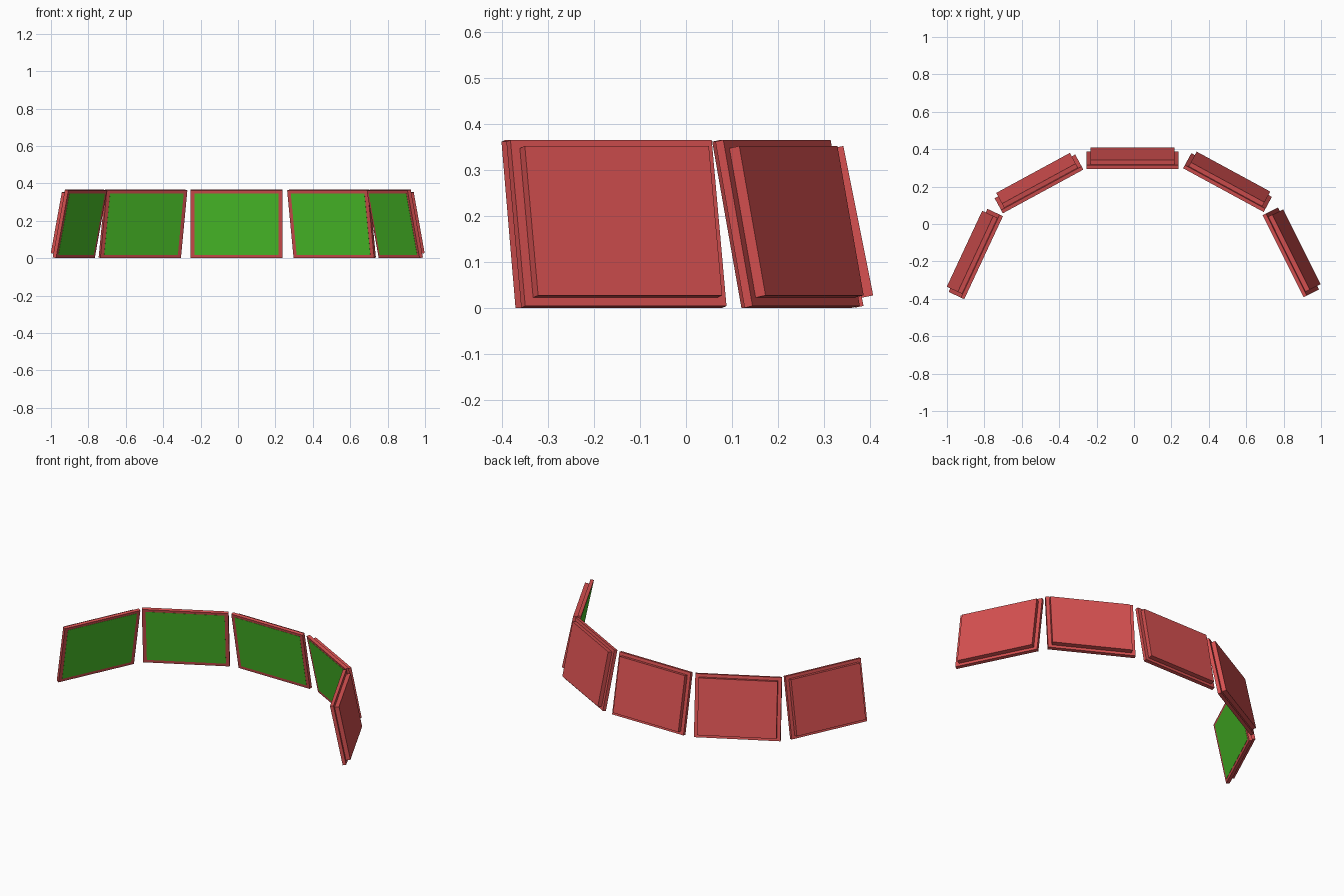
import bpy, bmesh, math
from mathutils import Matrix, Vector

if "Cube" in bpy.data.objects:
    bpy.data.objects.remove(bpy.data.objects["Cube"])

W, H = 0.49, 0.369          # panel width and height
T, D = 0.02, 0.045          # frame thickness, total depth
MX, MZ = 0.021, 0.0185      # margins of back housing and screen
LEAN = math.radians(11.3)   # top leans toward the viewer


def material(name, rgb):
    m = bpy.data.materials.new(name)
    m.diffuse_color = (*rgb, 1)
    m.use_nodes = True
    m.node_tree.nodes["Principled BSDF"].inputs["Base Color"].default_value = m.diffuse_color
    return m


red = material("red_casing", (0.68, 0.082, 0.082))
green = material("green_screen", (0.074, 0.56, 0.024))


def box(name, lo, hi, mat, matrix):
    """Flat-sided box between two local corners, placed by a matrix."""
    lo, hi = Vector(lo), Vector(hi)
    bm = bmesh.new()
    bmesh.ops.create_cube(bm, size=1)
    for v in bm.verts:
        v.co = Vector([(lo[i] + hi[i]) / 2 + v.co[i] * (hi[i] - lo[i]) for i in range(3)])
    mesh = bpy.data.meshes.new(name)
    bm.to_mesh(mesh)
    bm.free()
    mesh.materials.append(mat)
    ob = bpy.data.objects.new(name, mesh)
    bpy.context.collection.objects.link(ob)
    ob.matrix_world = matrix
    return ob


# Panels in an arc: name, top front edge centre x, y, and turn in degrees
panels = [
    ("far_left", -0.804, -0.18, 65),
    ("left", -0.486, 0.174, 28.5),
    ("middle", -0.008, 0.295, 0),
    ("right", 0.478, 0.181, -28.5),
    ("far_right", 0.797, -0.172, -63.5),
]

for name, x, y, turn in panels:
    place = (Matrix.Translation((x, y, H * math.cos(LEAN)))
             @ Matrix.Rotation(math.radians(turn), 4, 'Z')
             @ Matrix.Rotation(LEAN, 4, 'X'))
    # Outer frame
    box(name + "_frame", (-W / 2, 0, -H), (W / 2, T, 0), red, place)
    # Smaller housing on the back
    box(name + "_back_housing", (-W / 2 + MX, T, -H + MZ),
        (W / 2 - MX, D, -MZ), red, place)
    # Thin screen plate on the front
    box(name + "_screen", (-W / 2 + MX, -0.001, -H + MZ),
        (W / 2 - MX, 0.001, -MZ + 0.003), green, place)
